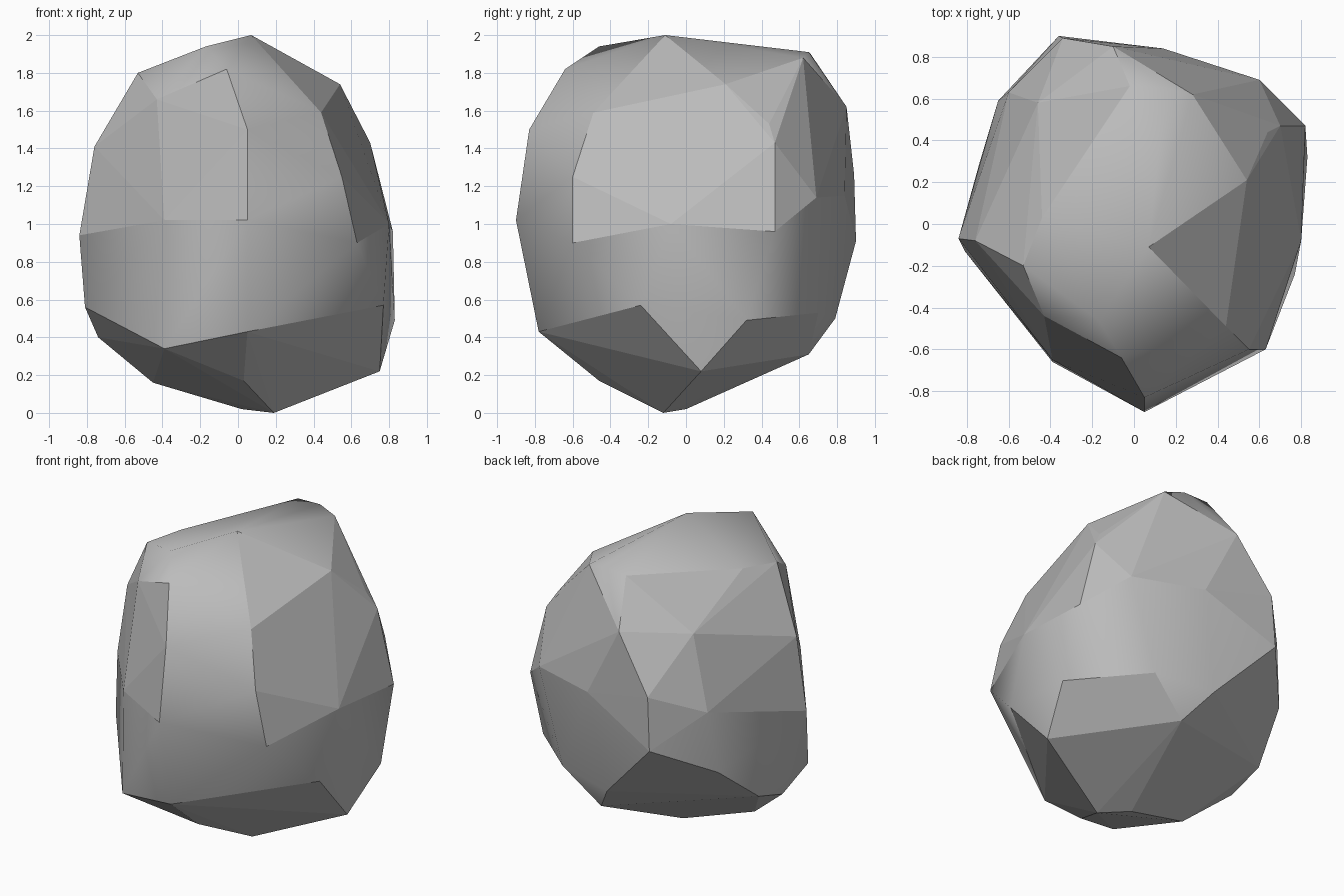
import bpy
import bmesh
import math

# Remove the default cube only
default_cube = bpy.data.objects.get("Cube")
if default_cube:
    bpy.data.objects.remove(default_cube, do_unlink=True)


def make_material(name, colour):
    material = bpy.data.materials.new(name)
    material.use_nodes = True
    material.diffuse_color = colour
    shader = material.node_tree.nodes["Principled BSDF"]
    shader.inputs["Base Color"].default_value = colour
    shader.inputs["Roughness"].default_value = 0.9
    return material


def hull_object(name, corner_groups, scale, material):
    """Wrap a convex skin around chiselled corner points."""
    bm = bmesh.new()
    for group in corner_groups:
        for corner in group:
            bm.verts.new([value * scale for value in corner])
    bmesh.ops.convex_hull(bm, input=bm.verts)
    # Drop corners that ended up inside the skin
    loose = [v for v in bm.verts if not v.link_faces]
    bmesh.ops.delete(bm, geom=loose, context="VERTS")
    bmesh.ops.recalc_face_normals(bm, faces=bm.faces)
    mesh = bpy.data.meshes.new(name)
    bm.to_mesh(mesh)
    bm.free()
    mesh.materials.append(material)
    obj = bpy.data.objects.new(name, mesh)
    bpy.context.collection.objects.link(obj)
    return obj


def is_chipped(face):
    """Flat chips ring the upper half and the underside; the rest is worn."""
    x, y, z = face.center
    worn_front = y < -0.5 and 0.05 < x < 0.55
    upper_ring = 1.03 < z < 1.8 and not worn_front
    return upper_ring or face.normal.z < -0.5


# Boulder corners in hundredths of a unit, grouped by band
foot = [(19, -12, 0), (2, 0, 2), (-45, -8, 16), (3, -46, 17),
        (75, 8, 22), (17, 65, 31)]
lower_band = [(-39, -66, 34), (5, -78, 43), (77, -24, 57), (83, 32, 49),
              (42, 70, 53), (3, 79, 50), (-74, 29, 48), (-74, 4, 40),
              (-81, -13, 56)]
waist = [(-39, -65, 102), (5, -90, 102), (63, -60, 90), (80, -8, 100),
         (82, 47, 96), (60, 69, 114), (14, 84, 115), (-36, 90, 91),
         (-65, 59, 73), (-84, -7, 94)]
shoulder = [(5, -83, 150), (55, -60, 125), (70, 47, 143), (-34, 89, 126),
            (-60, 63, 113), (-76, -8, 141)]
crown = [(-43, -44, 166), (44, -49, 159), (54, 21, 174), (64, 44, 153),
         (-10, 85, 162), (-46, 58, 160), (-53, -20, 180), (-44, 3, 182),
         (-6, -64, 182), (-17, -46, 194), (28, 62, 188), (15, 65, 191),
         (-2, 66, 190), (7, -11, 200)]

stone = make_material("stone_grey", (0.5, 0.5, 0.5, 1.0))
boulder = hull_object("boulder", [foot, lower_band, waist, shoulder, crown],
                      0.01, stone)

# Soft worn surface with flat chips
bpy.ops.object.select_all(action="DESELECT")
boulder.select_set(True)
bpy.context.view_layer.objects.active = boulder
bpy.ops.object.shade_smooth_by_angle(angle=math.radians(65))
for face in boulder.data.polygons:
    face.use_smooth = not is_chipped(face)
